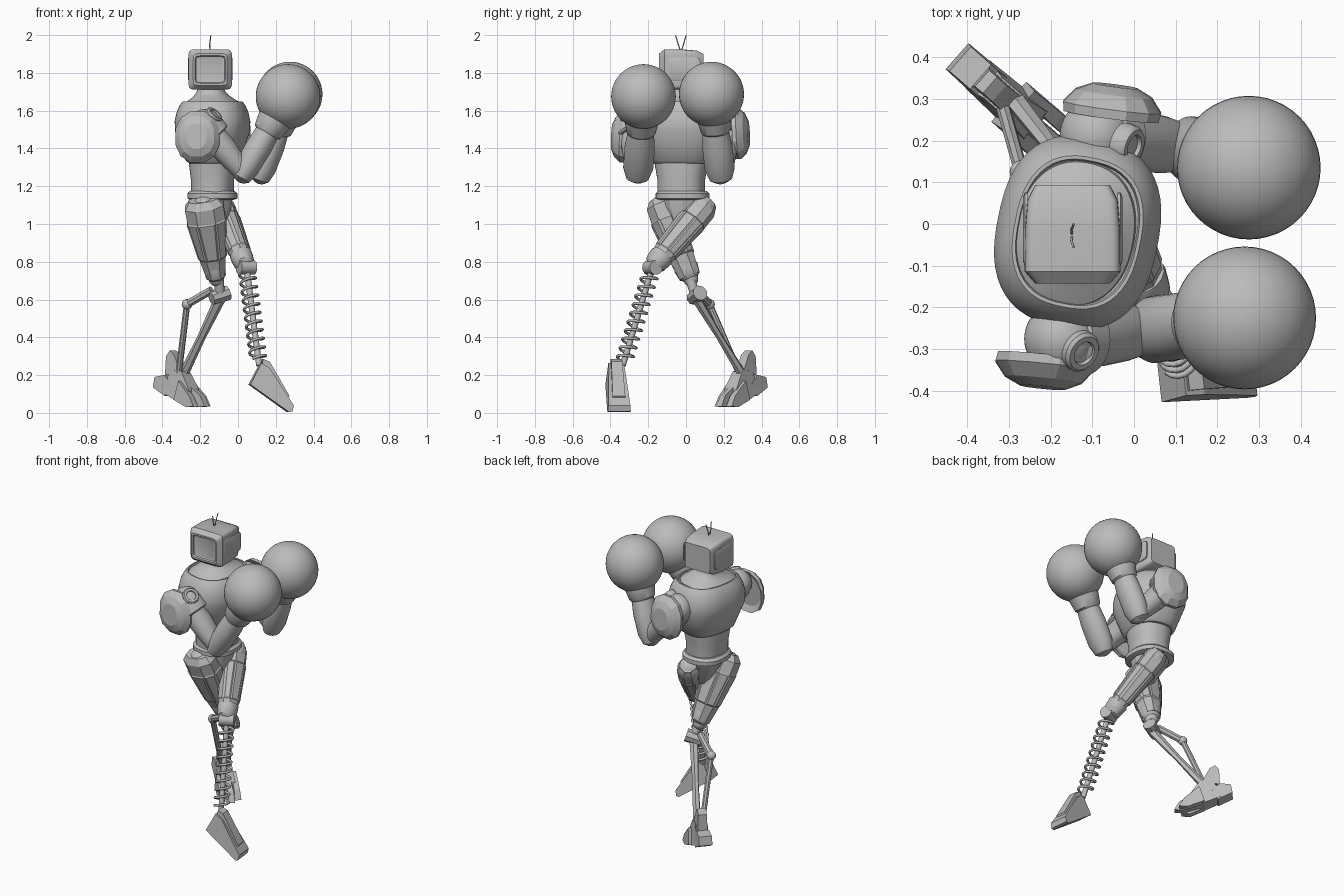
import bpy, bmesh
from math import sin, cos, pi, radians, copysign
from mathutils import Vector, Matrix

cube = bpy.data.objects.get("Cube")
if cube:
    bpy.data.objects.remove(cube)

GREY = (0.5, 0.5, 0.5, 1)
metal = bpy.data.materials.new("grey metal")
metal.use_nodes = True
metal.diffuse_color = GREY
metal.node_tree.nodes["Principled BSDF"].inputs["Base Color"].default_value = GREY


def finish(name, bm, angle=35):
    bmesh.ops.recalc_face_normals(bm, faces=bm.faces)
    mesh = bpy.data.meshes.new(name)
    bm.to_mesh(mesh)
    bm.free()
    mesh.materials.append(metal)
    mesh.polygons.foreach_set("use_smooth", [True] * len(mesh.polygons))
    mesh.set_sharp_from_angle(angle=radians(angle))
    obj = bpy.data.objects.new(name, mesh)
    bpy.context.collection.objects.link(obj)
    return obj


def loft(name, p, q, rings, n=24, power=1.0, side=(0, 1, 0), panels=False):
    """Rings of (t, half width along side, half depth) placed from p to q."""
    p, q = Vector(p), Vector(q)
    d = (q - p).normalized()
    u = Vector(side)
    u = (u - d * u.dot(d)).normalized()
    v = d.cross(u)
    curve = lambda c: copysign(abs(c) ** power, c)
    bm = bmesh.new()
    loops = []
    for t, a, b in rings:
        c = p.lerp(q, t)
        angles = [2 * pi * (i + 0.5) / n for i in range(n)]
        loops.append([bm.verts.new(c + u * a * curve(cos(w)) + v * b * curve(sin(w))) for w in angles])
    walls = [bm.faces.new((r[i], r[(i + 1) % n], s[(i + 1) % n], s[i]))
             for r, s in zip(loops, loops[1:]) for i in range(n)]
    bm.faces.new(loops[0])
    bm.faces.new(loops[-1])
    if panels:
        bmesh.ops.recalc_face_normals(bm, faces=bm.faces)
        longest = max(f.calc_perimeter() for f in walls)
        long_walls = [f for f in walls if f.calc_perimeter() > 0.8 * longest]
        bmesh.ops.inset_individual(bm, faces=long_walls, thickness=0.01, depth=0.006)
    return finish(name, bm, 20 if n < 13 else 35)


def rod(name, p, q, r, n=14):
    return loft(name, p, q, [(0, r, r), (1, r, r)], n, side=(0.3, 1, 0.2))


def ball(name, c, r, detail=48):
    bm = bmesh.new()
    bmesh.ops.create_uvsphere(bm, u_segments=detail, v_segments=detail // 2, radius=r)
    bm.transform(Matrix.Translation(c))
    return finish(name, bm)


def prism(name, outline, origin, forward, half, taper=1.0):
    """Side outline of (forward, height) points, widened sideways; upper points get narrower."""
    f = Vector(forward).normalized()
    s = Vector((-f.y, f.x, 0))
    top = max(z for _, z in outline)
    bm = bmesh.new()
    sides = []
    for sign in (-1, 1):
        sides.append([bm.verts.new(Vector(origin) + f * a + Vector((0, 0, z))
                      + s * sign * half * (1 + (taper - 1) * max(z, 0) / top)) for a, z in outline])
    n = len(outline)
    for i in range(n):
        j = (i + 1) % n
        bm.faces.new((sides[0][i], sides[0][j], sides[1][j], sides[1][i]))
    for ring in sides:
        bm.faces.new(ring)
    return finish(name, bm, 15)


def wire(name, points, r):
    data = bpy.data.curves.new(name, 'CURVE')
    data.dimensions = '3D'
    data.bevel_depth = r
    data.bevel_resolution = 2
    data.use_fill_caps = True
    line = data.splines.new('POLY')
    line.points.add(len(points) - 1)
    for point, co in zip(line.points, points):
        point.co = (*co, 1)
    data.materials.append(metal)
    obj = bpy.data.objects.new(name, data)
    bpy.context.collection.objects.link(obj)


# Head: rounded cabinet with a sunken screen, side panels and two feelers
loft("head", (-0.147, -0.142, 1.818), (-0.147, 0.093, 1.818),
     [(0.045, 0.07, 0.062), (0.035, 0.076, 0.068), (0, 0.08, 0.073), (0, 0.09, 0.084),
      (0.12, 0.115, 0.107), (0.55, 0.114, 0.106), (0.85, 0.108, 0.1), (1, 0.09, 0.082)],
     32, 0.2, (1, 0, 0))
for sign in (-1, 1):
    face = Vector((-0.147 + sign * 0.108, -0.012, 1.82))
    loft("head_side_panel", face, face + Vector((sign * 0.011, 0, 0)),
         [(0, 0.088, 0.062), (0.6, 0.088, 0.062), (1, 0.078, 0.053)], 16, 0.25)
for y in (-0.055, 0.0):
    wire("antenna", [(-0.148, -0.027, 1.91), (-0.15, (y - 0.027) / 2, 1.95), (-0.144, y, 1.998)], 0.003)

# Torso: domed chest shell with a collar seam, sloping neck, belly and waist
TWIST = (0.2, 1, 0)
loft("chest", (-0.135, -0.02, 1.32), (-0.135, -0.02, 1.66),
     [(0, 0.15, 0.118), (0.05, 0.17, 0.138), (0.3, 0.205, 0.168), (0.5, 0.23, 0.192),
      (0.66, 0.23, 0.194), (0.8, 0.219, 0.184), (0.91, 0.2, 0.168), (0.97, 0.182, 0.152),
      (0.97, 0.174, 0.144), (0.92, 0.17, 0.14)], 48, 0.8, TWIST)
loft("neck", (-0.14, -0.022, 1.6), (-0.145, -0.025, 1.73),
     [(0, 0.18, 0.148), (0.33, 0.172, 0.14), (0.5, 0.135, 0.11), (0.62, 0.102, 0.09),
      (0.78, 0.08, 0.074), (1, 0.074, 0.07)], 48, 0.9, TWIST)
loft("belly", (-0.135, -0.025, 1.15), (-0.135, -0.025, 1.36),
     [(0, 0.125, 0.11), (0.4, 0.125, 0.112), (0.8, 0.14, 0.122), (1, 0.145, 0.12)], 40, 0.85, TWIST)
loft("waist_ring", (-0.136, -0.018, 1.128), (-0.136, -0.018, 1.175),
     [(0, 0.125, 0.115), (0.15, 0.143, 0.133), (0.7, 0.143, 0.133), (1, 0.128, 0.118)], 40, 0.85)
loft("pelvis", (-0.135, -0.018, 1.14), (-0.1, -0.018, 0.96),
     [(0, 0.125, 0.11), (0.35, 0.11, 0.09), (0.75, 0.07, 0.06), (1, 0.035, 0.035)], 10)


# Arms: shoulder, pad, upper arm, forearm and glove
def arm(side, shoulder, elbow, glove, radius, cap, pad, pad_axis):
    s, e, g = Vector(shoulder), Vector(elbow), Vector(glove)
    out = Vector((0, copysign(1, s.y), 0))
    ball(side + "_shoulder", s, 0.088)
    rod(side + "_shoulder_axle", s - out * 0.12, s + out * 0.06, 0.055, 24)
    along = (e - s).normalized()
    loft(side + "_shoulder_band", s, s + along * 0.08,
         [(0, 0.088, 0.088), (0.1, 0.094, 0.094), (0.9, 0.094, 0.094), (1, 0.084, 0.084)], 32)
    c = s + Vector(cap)
    loft(side + "_shoulder_cap", c - Vector(cap) * 0.4, c + Vector(cap) * 0.4,
         [(0, 0.052, 0.052), (0.85, 0.05, 0.05), (1, 0.043, 0.043), (1, 0.03, 0.03), (0.85, 0.027, 0.027)], 24)
    axis = Vector(pad_axis).normalized() * 0.074
    loft(side + "_shoulder_pad", Vector(pad), Vector(pad) + axis,
         [(0.25, 0.1, 0.09), (0, 0.138, 0.118), (0.3, 0.14, 0.122), (0.75, 0.11, 0.095), (1, 0.07, 0.055)],
         12, 0.9, (0, 0, 1))
    loft(side + "_upper_arm", s, e, [(0, 0.07, 0.07), (0.45, 0.075, 0.07), (0.75, 0.068, 0.06),
                                     (1, 0.055, 0.05)], 24)
    ball(side + "_elbow", e, 0.055)
    loft(side + "_forearm", e - (g - e) * 0.1, g,
         [(0, 0.035, 0.03), (0.03, 0.06, 0.05), (0.15, 0.08, 0.066), (0.4, 0.08, 0.07),
          (0.56, 0.07, 0.065), (0.58, 0.078, 0.078), (0.68, 0.088, 0.088), (0.8, 0.1, 0.1)], 28)
    ball(side + "_glove", g, radius)


arm("right", (-0.175, -0.275, 1.52), (0.03, -0.255, 1.27), (0.265, -0.225, 1.675), 0.171,
    (0.04, -0.025, 0.048), (-0.212, -0.318, 1.46), (-0.1, -1, 0.05))
arm("left", (-0.09, 0.212, 1.52), (0.125, 0.182, 1.265), (0.275, 0.135, 1.687), 0.172,
    (0.065, -0.02, 0.04), (-0.055, 0.258, 1.478), (0.13, 1, 0.05))


# Thighs: faceted armour with long raised panels
def thigh(side, hip, knee, rings):
    loft(side + "_thigh", hip, knee, rings, 8, 0.85, (0, 1, 0.3), True)
    ball(side + "_hip_joint", Vector(hip).lerp(Vector(knee), 0.12), 0.07, 24)
    loft(side + "_knee_cuff", Vector(hip).lerp(Vector(knee), 0.82), knee,
         [(0, 0.06, 0.06), (0.2, 0.066, 0.06), (0.8, 0.058, 0.054), (1, 0.04, 0.04)], 16)
    ball(side + "_knee", knee, 0.04, 24)


thigh("right", (-0.185, -0.15, 1.13), (-0.115, 0.025, 0.71),
      [(0, 0.05, 0.08), (0.08, 0.08, 0.11), (0.25, 0.085, 0.108), (0.72, 0.072, 0.075), (0.97, 0.06, 0.052)])
thigh("left", (-0.1, 0.12, 1.12), (0.04, -0.175, 0.775),
      [(0, 0.05, 0.05), (0.1, 0.073, 0.07), (0.28, 0.076, 0.068), (0.78, 0.064, 0.055), (0.9, 0.05, 0.045)])

# Left shin: coil spring around a slim rod
knee, ankle = Vector((0.045, -0.178, 0.77)), Vector((0.112, -0.335, 0.25))
axis = (ankle - knee).normalized()
u = axis.orthogonal().normalized()
v = axis.cross(u)
turns, steps = 10, 16
wire("left_spring", [knee.lerp(ankle, 0.06 + 0.88 * i / (turns * steps))
                     + (u * cos(2 * pi * i / steps) + v * sin(2 * pi * i / steps)) * 0.042
                     for i in range(turns * steps + 1)], 0.0075)
rod("left_spring_rod", knee, ankle, 0.016)
rod("left_knee_axle", knee - Vector((0.04, 0.02, 0)), knee + Vector((0.04, 0.02, 0)), 0.038, 20)

# Left foot: downward wedge with a raised instep
LEFT_FOOT = (1, 0.11, 0)
left_origin = (0.165, -0.366, 0)
prism("left_foot", [(-0.105, 0.15), (-0.045, 0.265), (0.0, 0.235), (0.125, 0.04), (0.118, 0.008), (0.1, 0.004)],
      left_origin, LEFT_FOOT, 0.062, 0.65)
prism("left_instep", [(-0.05, 0.2), (-0.035, 0.285), (0.0, 0.272), (0.105, 0.09), (0.08, 0.05)],
      left_origin, LEFT_FOOT, 0.036, 0.8)

# Right shin: hinge, straight strut and bent strut
hinge, heel = Vector((-0.095, 0.055, 0.605)), Vector((-0.29, 0.3, 0.2))
rod("right_knee_link", (-0.1, 0.025, 0.7), hinge, 0.026)
loft("right_hinge", hinge + Vector((-0.045, -0.02, 0)), hinge + Vector((0.04, 0.02, 0.03)),
     [(0, 0.035, 0.035), (1, 0.042, 0.042)], 8)
loft("right_shin", hinge, heel, [(0, 0.026, 0.03), (0.5, 0.018, 0.022), (1, 0.024, 0.026)], 6)
bend = Vector((-0.27, 0.125, 0.575))
rod("right_upper_strut", (-0.14, 0.05, 0.65), bend, 0.022, 8)
ball("right_strut_joint", bend, 0.028, 16)
rod("right_lower_strut", bend, (-0.315, 0.285, 0.2), 0.017, 8)

# Right foot: three blade toes, heel plate and ankle fin
FOOT = (0.75, -0.66, 0)
origin = Vector((-0.3, 0.293, 0))
across = Vector((0.66, 0.75, 0))
prism("right_foot", [(-0.1, 0.11), (0.0, 0.065), (0.09, 0.06), (0.085, 0.13), (0.03, 0.22), (-0.05, 0.225)],
      origin, FOOT, 0.055, 0.6)
for offset, reach in ((-0.045, 0.14), (0, 0.18), (0.045, 0.15)):
    prism("right_toe", [(0.0, 0.07), (reach - 0.05, 0.03), (reach, 0.035), (reach - 0.03, 0.09), (0.03, 0.17)],
          origin + across * offset, FOOT, 0.021, 0.7)
prism("right_heel", [(-0.165, 0.135), (-0.08, 0.09), (-0.04, 0.16), (-0.09, 0.2), (-0.155, 0.19)],
      origin, FOOT, 0.048, 0.8)
prism("right_ankle_fin", [(-0.09, 0.2), (-0.085, 0.3), (-0.06, 0.33), (-0.03, 0.31), (0.02, 0.21)],
      origin, FOOT, 0.036, 0.7)
